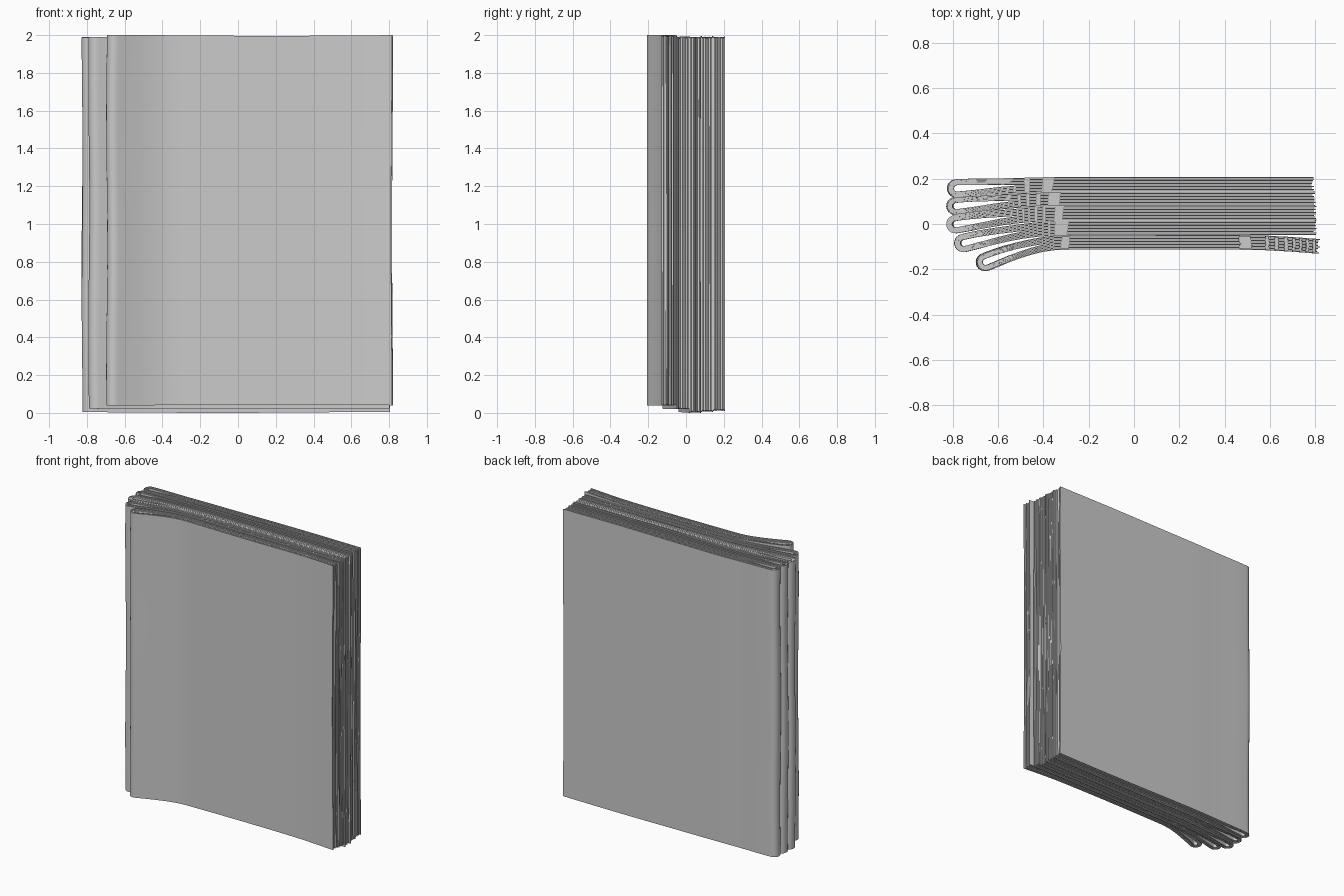
import bpy, bmesh, math, random
from mathutils import Vector

if "Cube" in bpy.data.objects:
    bpy.data.objects.remove(bpy.data.objects["Cube"])

random.seed(4)
paper = bpy.data.materials.new("paper_grey")
paper.diffuse_color = (0.6, 0.6, 0.6, 1)
paper.use_nodes = True
paper.node_tree.nodes["Principled BSDF"].inputs["Base Color"].default_value = paper.diffuse_color

SHEETS, ROWS, LEG, ARC = 5, 10, 20, 10
HALF_CLOSED, WALL, GAP = 0.033, 0.026, 0.014

# Per gathering, back to front: fold x, droop at fold, right end x, bottom z, top z
GATHERINGS = [
    (-0.782, -0.018, 0.790, 0.012, 1.990),
    (-0.785, -0.032, 0.795, 0.006, 1.992),
    (-0.785, -0.048, 0.803, 0.002, 1.990),
    (-0.750, -0.067, 0.800, 0.022, 1.990),
    (-0.655, -0.087, 0.815, 0.042, 1.998),
]


def centre(i, x):
    """Height of a gathering's middle line, drooping towards its fold."""
    fold, droop = GATHERINGS[i][:2]
    y = 0.175 - 0.064 * i
    t = max(0.0, min(1.0, (-0.32 - x) / (-0.32 - fold)))
    y += droop * t ** 1.6
    if i == 4 and x > 0.5:                       # front leaves flare at the edge
        y -= 0.018 * ((x - 0.5) / 0.32) ** 1.5
    return y


def profile(i, k, end_a, end_b):
    """U-shaped line of sheet k (0 is innermost): leg, fold arc, leg."""
    fold = GATHERINGS[i][0]
    f = (k + 0.5) / SHEETS

    def frame(x):
        slope = (centre(i, x + 0.005) - centre(i, x - 0.005)) / 0.01
        tan = Vector((1, slope)).normalized()
        return Vector((x, centre(i, x))), tan, Vector((-tan.y, tan.x))

    def leg(end, side):
        pts = []
        for j in range(LEG + 1):
            u = j / LEG
            x = fold + (end - fold) * u ** 1.7
            s = max(0.0, 1 - (x - fold) / 0.28)  # loop opens near the fold
            s = s * s * (3 - 2 * s)
            r = f * HALF_CLOSED * (1 - s) + (GAP + f * WALL) * s
            p, _, n = frame(x)
            pts.append(p + n * r * side)
        return pts

    p, tan, n = frame(fold)
    r = GAP + f * WALL
    arc = []
    for j in range(1, ARC):
        a = math.pi * j / ARC
        arc.append(p + n * r * math.cos(a) - tan * r * math.sin(a))
    return leg(end_a, 1)[::-1] + arc + leg(end_b, -1)


def gathering(i):
    fold, droop, right, bottom, top = GATHERINGS[i]
    bm = bmesh.new()
    for k in range(SHEETS):
        outer = k == SHEETS - 1
        jit = [0 if outer else random.uniform(-0.012, 0.003) for _ in range(2)]
        pts = profile(i, k, right + jit[0], right + jit[1])
        lo = bottom + (0 if outer else random.uniform(0.0, 0.006))
        hi = top - (0 if outer else random.uniform(0.0, 0.008))
        phase = random.uniform(0, 6.28)
        grid = []
        for r in range(ROWS + 1):
            v = r / ROWS
            row = []
            for p in pts:
                # slight hand-cut waviness of the edges
                wave = 0.002 * math.sin(4 * p.x + i)
                z = lo + (hi - lo) * v + wave * (2 * v - 1)
                dx = 0.003 * math.sin(7 * v + phase) * max(0, p.x)
                if p.x < fold + 0.1:
                    dx += 0.003 * math.sin(9 * v + i)
                row.append(bm.verts.new((p.x + dx, p.y, min(2, max(0, z)))))
            grid.append(row)
        for a, b in zip(grid, grid[1:]):
            for j in range(len(pts) - 1):
                bm.faces.new((a[j], a[j + 1], b[j + 1], b[j]))
    bmesh.ops.recalc_face_normals(bm, faces=bm.faces)
    mesh = bpy.data.meshes.new("folded_gathering")
    bm.to_mesh(mesh)
    bm.free()
    mesh.materials.append(paper)
    ob = bpy.data.objects.new("folded_gathering_%d" % (i + 1), mesh)
    bpy.context.collection.objects.link(ob)
    # paper thickness
    mod = ob.modifiers.new("thickness", "SOLIDIFY")
    mod.thickness = 0.0052
    mod.offset = 0
    bpy.ops.object.select_all(action="DESELECT")
    bpy.context.view_layer.objects.active = ob
    ob.select_set(True)
    bpy.ops.object.modifier_apply(modifier="thickness")
    bpy.ops.object.shade_smooth_by_angle(angle=math.radians(35))


for i in range(len(GATHERINGS)):
    gathering(i)
